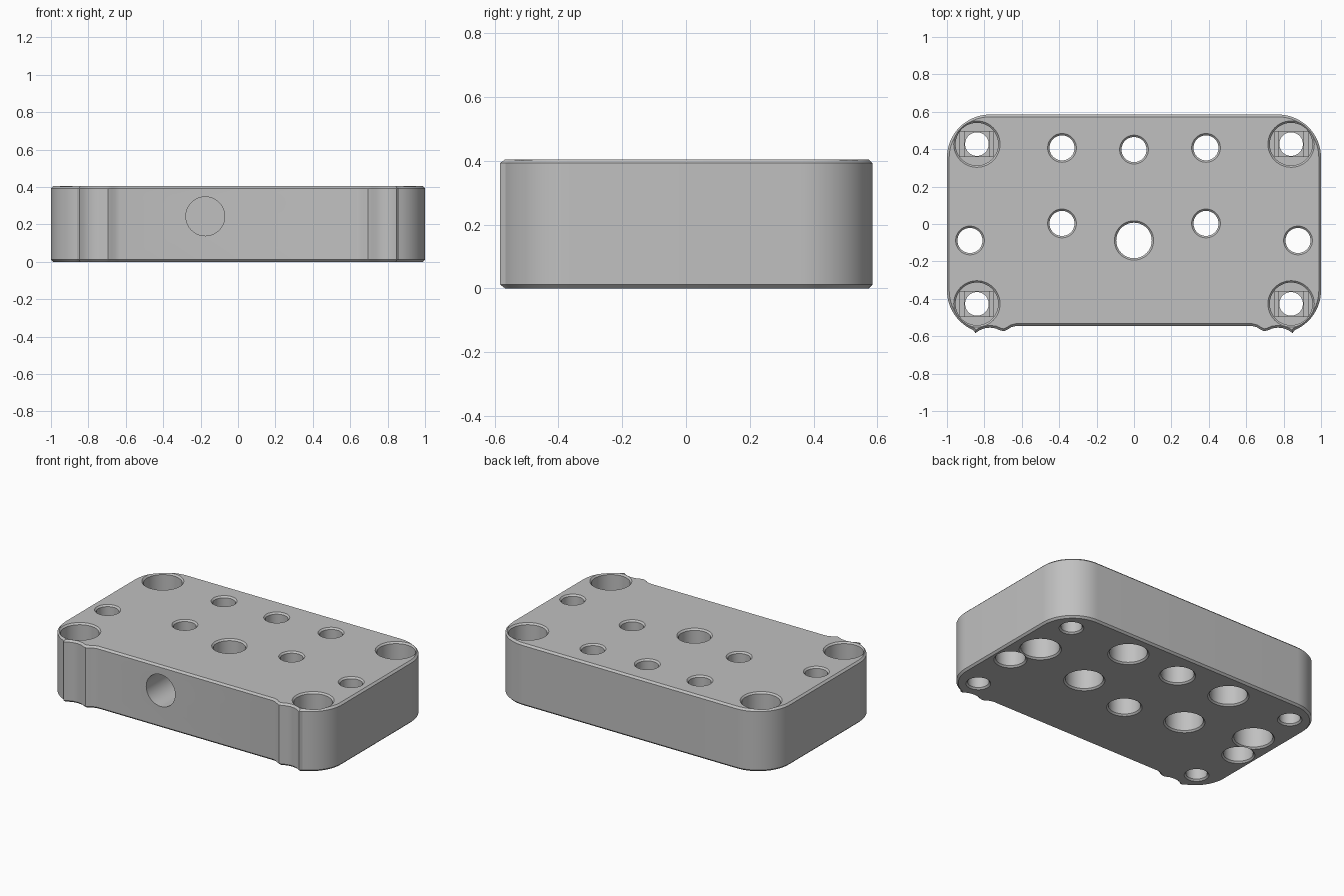
import bpy, bmesh, math
from mathutils import Matrix

if "Cube" in bpy.data.objects:
    bpy.data.objects.remove(bpy.data.objects["Cube"])

H = 0.405      # block height
CH = 0.012     # edge chamfer

grey = bpy.data.materials.new("grey_plastic")
grey.diffuse_color = (0.53, 0.53, 0.53, 1)
grey.use_nodes = True
grey.node_tree.nodes["Principled BSDF"].inputs["Base Color"].default_value = grey.diffuse_color


def make_object(name, bm):
    bmesh.ops.recalc_face_normals(bm, faces=bm.faces[:])
    mesh = bpy.data.meshes.new(name)
    bm.to_mesh(mesh)
    bm.free()
    mesh.materials.append(grey)
    obj = bpy.data.objects.new(name, mesh)
    bpy.context.collection.objects.link(obj)
    return obj


def arc(cx, cy, r, a0, a1, n):
    return [(cx + r * math.cos(math.radians(a0 + (a1 - a0) * i / n)),
             cy + r * math.sin(math.radians(a0 + (a1 - a0) * i / n))) for i in range(n + 1)]


# Block: mirrored half outline with wavy relief at the front corners
half = [(0.63, -0.545), (0.655, -0.551), (0.675, -0.564), (0.695, -0.573), (0.715, -0.569),
        (0.74, -0.558), (0.77, -0.554), (0.80, -0.558), (0.825, -0.568), (0.848, -0.583)]
half += arc(0.77, -0.355, 0.23, -67, 0, 14) + arc(0.77, 0.355, 0.23, 0, 90, 18)
outline = half + [(-x, y) for x, y in reversed(half)]

bm = bmesh.new()
base = bm.faces.new([bm.verts.new((x, y, 0)) for x, y in outline])
ext = bmesh.ops.extrude_face_region(bm, geom=[base])
bmesh.ops.translate(bm, vec=(0, 0, H), verts=[v for v in ext["geom"] if isinstance(v, bmesh.types.BMVert)])
bmesh.ops.recalc_face_normals(bm, faces=bm.faces[:])
rims = [e for e in bm.edges if abs(e.verts[0].co.z - e.verts[1].co.z) < 1e-5]
bmesh.ops.bevel(bm, geom=rims, offset=CH, segments=1, affect='EDGES')
block = make_object("mounting_block", bm)


def cut(bm):
    cutter = make_object("cutter", bm)
    cutter.hide_render = True
    mod = block.modifiers.new("cut", 'BOOLEAN')
    mod.operation, mod.solver, mod.object = 'DIFFERENCE', 'EXACT', cutter
    bpy.context.view_layer.objects.active = block
    bpy.ops.object.modifier_apply(modifier=mod.name)
    bpy.data.objects.remove(cutter)


def cut_turned(profile, matrix, n=48):
    """Cut a turned solid whose profile lists (radius, height) pairs."""
    bm = bmesh.new()
    rings = [[bm.verts.new((r * math.cos(2 * math.pi * i / n), r * math.sin(2 * math.pi * i / n), z))
              for i in range(n)] for r, z in profile]
    for a, b in zip(rings, rings[1:]):
        for i in range(n):
            bm.faces.new((a[i], a[(i + 1) % n], b[(i + 1) % n], b[i]))
    bm.faces.new(rings[0])
    bm.faces.new(rings[-1])
    bmesh.ops.transform(bm, matrix=matrix, verts=bm.verts[:])
    cut(bm)


def cut_hole(x, y, r_low, r_top, step):
    """Chamfered through hole, changing radius at height step."""
    c, e = 0.010, 0.02
    cut_turned([(r_low + c + e, -e), (r_low, c), (r_low, step), (r_top, step),
                (r_top, H - c), (r_top + c + e, H + e)], Matrix.Translation((x, y, 0)))


def cut_box(x, y, z, sx, sy, sz):
    bm = bmesh.new()
    bmesh.ops.create_cube(bm, size=1, matrix=Matrix.Translation((x, y, z)) @ Matrix.Diagonal((sx, sy, sz, 1)))
    cut(bm)


# Corner screw holes, head recess above, stepped square seat under it
for x in (-0.84, 0.84):
    for y in (-0.427, 0.427):
        cut_hole(x, y, 0.063, 0.114, 0.20)
        cut_box(x, y, 0.196, 0.18, 0.134, 0.02)
        cut_box(x, y, 0.186, 0.134, 0.134, 0.03)

# Pattern holes with wide recess from below
for s in (-1, 1):
    cut_hole(s * 0.385, 0.407, 0.112, 0.067, 0.22)
    cut_hole(s * 0.385, 0.003, 0.112, 0.067, 0.22)
    cut_hole(s * 0.877, -0.088, 0.088, 0.067, 0.22)
    # Blind pocket under the block beside the end hole
    cut_turned([(0.145, -0.02), (0.115, 0.010), (0.115, 0.22)], Matrix.Translation((s * 0.82, 0.118, 0)))
cut_hole(0, 0.398, 0.098, 0.067, 0.22)
cut_hole(0, -0.088, 0.095, 0.095, 0.2)

# Blind round socket in the front face
cut_turned([(0.104, -0.7), (0.104, 0.1)],
           Matrix.Translation((-0.175, 0, 0.243)) @ Matrix.Rotation(-math.pi / 2, 4, 'X'))

# Smooth curves, crisp chamfers
bpy.ops.object.select_all(action='DESELECT')
block.select_set(True)
bpy.context.view_layer.objects.active = block
bpy.ops.object.shade_smooth_by_angle(angle=math.radians(25))
